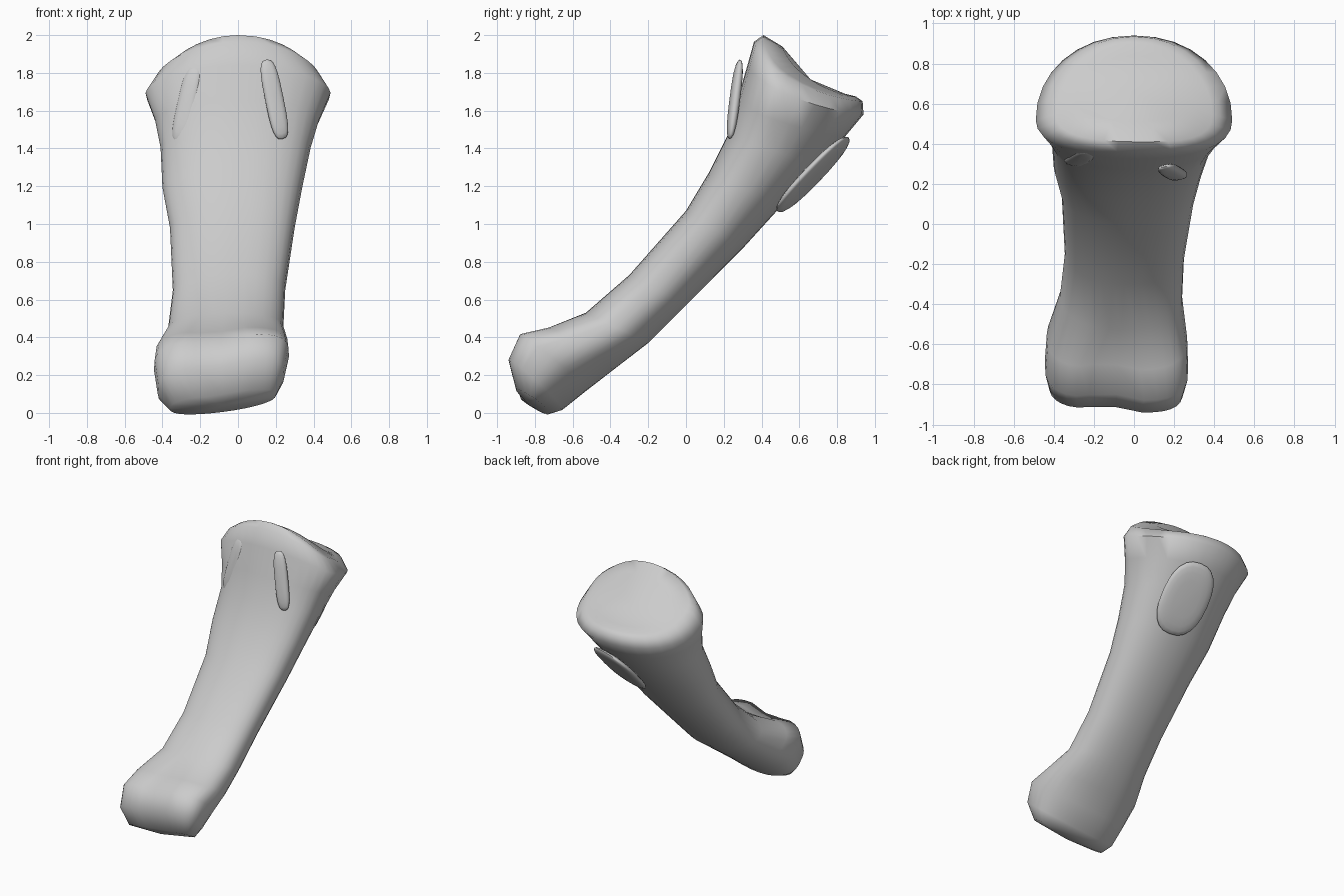
import bpy, bmesh, math
from mathutils import Vector

if "Cube" in bpy.data.objects:
    bpy.data.objects.remove(bpy.data.objects["Cube"])

N = 32


def finish(bm, name, angle=60):
    bmesh.ops.recalc_face_normals(bm, faces=bm.faces)
    mesh = bpy.data.meshes.new(name)
    bm.to_mesh(mesh)
    bm.free()
    obj = bpy.data.objects.new(name, mesh)
    bpy.context.collection.objects.link(obj)
    bpy.ops.object.select_all(action='DESELECT')
    obj.select_set(True)
    bpy.context.view_layer.objects.active = obj
    bpy.ops.object.shade_smooth_by_angle(angle=math.radians(angle))


def power(v, e):
    return math.copysign(abs(v) ** (2 / e), v)


# Bone: front (y, z), back (y, z), left x, right x, side sag, skew,
# forward shift of the widest line, front squareness
sections = [
    ((-.90, .10), (-.73, .00), -.36, .20, 0, .13, 0, 3),
    ((-.94, .26), (-.66, .02), -.425, .245, 0, .13, 0, 3.4),
    ((-.88, .40), (-.53, .12), -.445, .27, 0, .10, 0, 3.4),
    ((-.73, .445), (-.39, .225), -.435, .265, 0, .06, 0, 3),
    ((-.53, .53), (-.20, .37), -.37, .24, 0, 0, 0, 2.6),
    ((-.30, .73), (.00, .57), -.345, .25, 0, 0, 0, 2.6),
    ((.00, 1.07), (.30, .87), -.36, .30, 0, 0, .1, 2.6),
    ((.12, 1.27), (.50, 1.09), -.40, .34, 0, 0, .15, 2.5),
    ((.22, 1.47), (.70, 1.31), -.41, .385, 0, 0, .2, 2.4),
    ((.27, 1.65), (.84, 1.46), -.44, .43, .03, 0, .3, 2.2),
    ((.325, 1.84), (.94, 1.58), -.49, .49, .06, 0, .3, 2.2),
    ((.36, 1.965), (.935, 1.65), -.43, .43, .08, 0, .25, 2.3),
    ((.41, 2.0), (.90, 1.675), -.39, .39, .10, 0, .22, 2.3),
    ((.51, 1.94), (.84, 1.69), -.29, .29, .05, 0, .1, 2.2),
]
bm = bmesh.new()
rings = []
for f, b, xl, xr, sag, skew, shift, front in sections:
    f, b = Vector((0, *f)), Vector((0, *b))
    mid, half = (f + b) / 2, (f - b) / 2
    along = Vector((0, -half.z, half.y)).normalized()
    if along.z < 0:
        along.negate()
    ring = []
    for i in range(N):
        a = math.tau * i / N
        e = front if math.sin(a) > 0 else 2.15
        # The front left of the shaft and head falls away more softly
        if math.sin(a) > 0 > math.cos(a) and not skew:
            e = 2
        u, v = power(math.cos(a), e), power(math.sin(a), e)
        v = shift + v * (1 - shift if v > 0 else 1 + shift)
        x = (xl + xr) / 2 + u * (xr - xl) / 2
        p = mid + half * v - along * sag * u * u
        p += Vector((x, -skew * .4 * x, skew * (x + .12)))
        # Shallow groove between the two lower knuckles
        if skew and v > 0:
            p -= half * .2 * v * math.exp(-((x + .14) / .1) ** 2)
        ring.append(bm.verts.new(p))
    rings.append(ring)
for r0, r1 in zip(rings, rings[1:]):
    for i in range(N):
        j = (i + 1) % N
        bm.faces.new((r0[i], r0[j], r1[j], r1[i]))
# Close the rounded lower end and the dished upper joint
for ring, tip in ((rings[0], (-.08, -.83, .04)), (rings[-1], (0, .66, 1.765))):
    c = bm.verts.new(tip)
    for i in range(N):
        bm.faces.new((ring[i], ring[(i + 1) % N], c))
finish(bm, "bone")


# Raised attachment pads: thin flattened discs laid along the surface
def pad(name, start, end, width, normal, thick, e):
    start, end = Vector(start), Vector(end)
    long = (end - start).normalized()
    side = Vector(normal).cross(long).normalized()
    out = long.cross(side)
    size = (end - start).length / 2
    bm = bmesh.new()
    bmesh.ops.create_uvsphere(bm, u_segments=24, v_segments=10, radius=1)
    centre = (start + end) / 2
    for v in bm.verts:
        x, y, z = v.co
        s = math.hypot(x, y) ** .6
        a = math.atan2(y, x)
        lx, ly = power(math.cos(a), e) * s, power(math.sin(a), e) * s
        v.co = centre + long * lx * size + side * ly * width / 2 + out * z * thick / 2
    finish(bm, name, 75)


pad("front_left_pad", (-.315, .305, 1.42), (-.225, .365, 1.84), .11, (-.3, -1, .15), .06, 3.2)
pad("front_right_pad", (.235, .232, 1.45), (.15, .285, 1.87), .10, (.2, -1, .15), .05, 3.2)
pad("back_pad", (.08, .485, 1.065), (.11, .86, 1.46), .36, (.2, .72, -.68), .06, 2.4)
